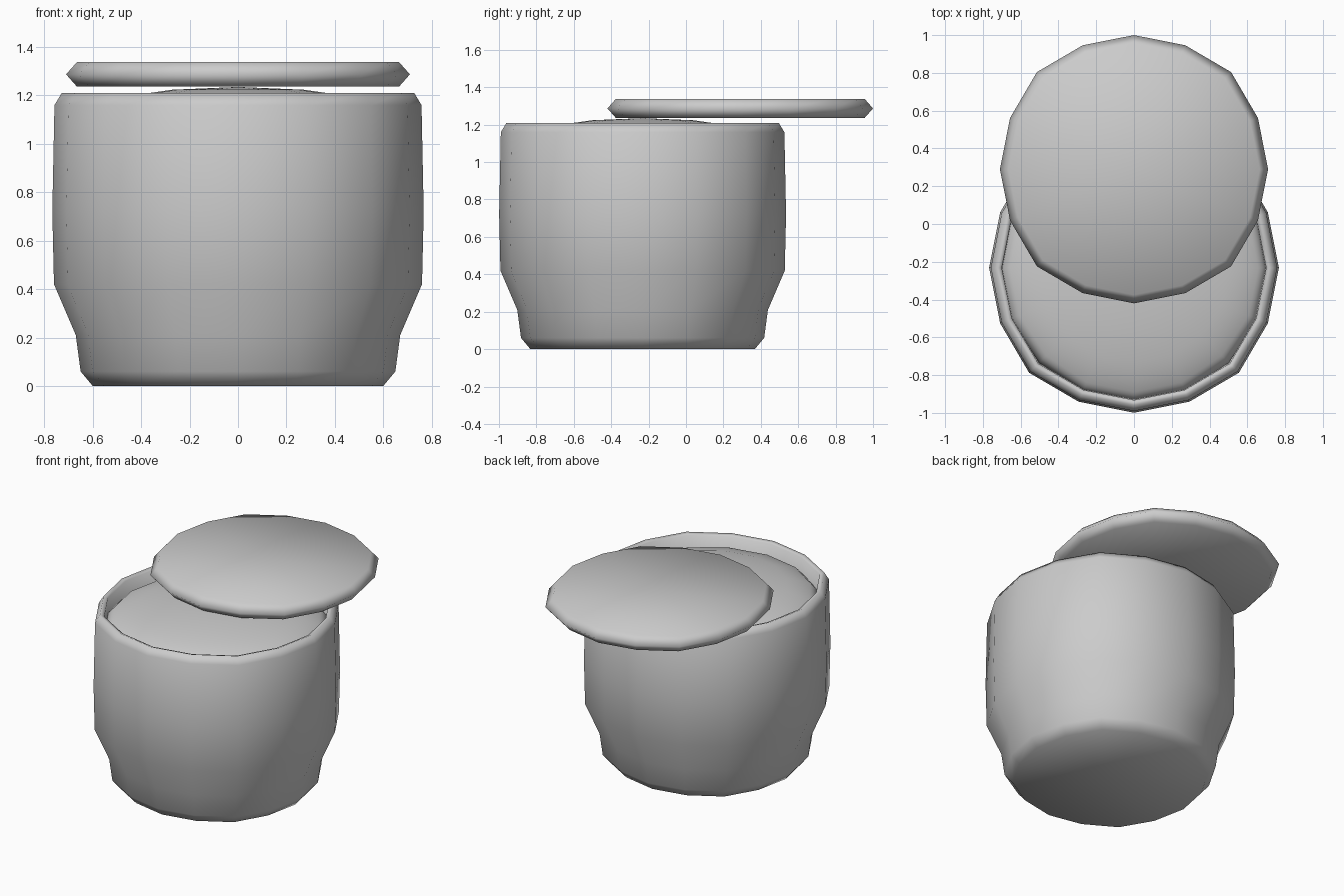
import bpy, bmesh, math

if "Cube" in bpy.data.objects:
    bpy.data.objects.remove(bpy.data.objects["Cube"])

SIDES = 16


def lathe(name, profile, cy, closed_start=True, closed_end=True):
    """Turn an (r, z) profile around a vertical axis at y = cy."""
    bm = bmesh.new()
    rings = []
    for r, z in profile:
        ring = []
        for i in range(SIDES):
            a = 2 * math.pi * i / SIDES
            k = r * (1.024 if i % 4 == 2 else 1.0)  # diagonals bulge slightly
            ring.append(bm.verts.new((k * math.cos(a), cy + k * math.sin(a), z)))
        rings.append(ring)
    for lo, hi in zip(rings, rings[1:]):
        for i in range(SIDES):
            j = (i + 1) % SIDES
            bm.faces.new((lo[i], lo[j], hi[j], hi[i]))
    # Caps are fans around a centre point
    for use, ring, z in ((closed_start, rings[0], profile[0][1]),
                         (closed_end, rings[-1], profile[-1][1])):
        if use:
            c = bm.verts.new((0, cy, z))
            for i in range(SIDES):
                bm.faces.new((ring[i], ring[(i + 1) % SIDES], c))
    bmesh.ops.recalc_face_normals(bm, faces=bm.faces)
    me = bpy.data.meshes.new(name)
    bm.to_mesh(me)
    bm.free()
    me.polygons.foreach_set("use_smooth", [True] * len(me.polygons))
    ob = bpy.data.objects.new(name, me)
    bpy.context.collection.objects.link(ob)
    return ob


# Pot body: foot, swelling wall, rounded rim and hollow inside
lathe("pot", [(0.60, 0.0), (0.65, 0.06), (0.67, 0.21), (0.76, 0.42),
              (0.767, 0.72), (0.758, 1.16), (0.728, 1.21), (0.70, 1.20),
              (0.695, 0.95), (0.69, 0.45), (0.60, 0.20), (0.55, 0.08)], -0.232)

# Contents: flattened sphere mounded just above the rim
bpy.ops.mesh.primitive_uv_sphere_add(segments=SIDES, ring_count=8, radius=1,
                                     location=(0, -0.232, 1.085))
contents = bpy.context.object
contents.name = "contents"
contents.scale = (0.71, 0.71, 0.15)
bpy.ops.object.shade_smooth()

# Lid: disc with a bevelled edge, slid towards the back
lathe("lid", [(0.665, 1.236), (0.71, 1.287), (0.665, 1.338)], 0.29)
